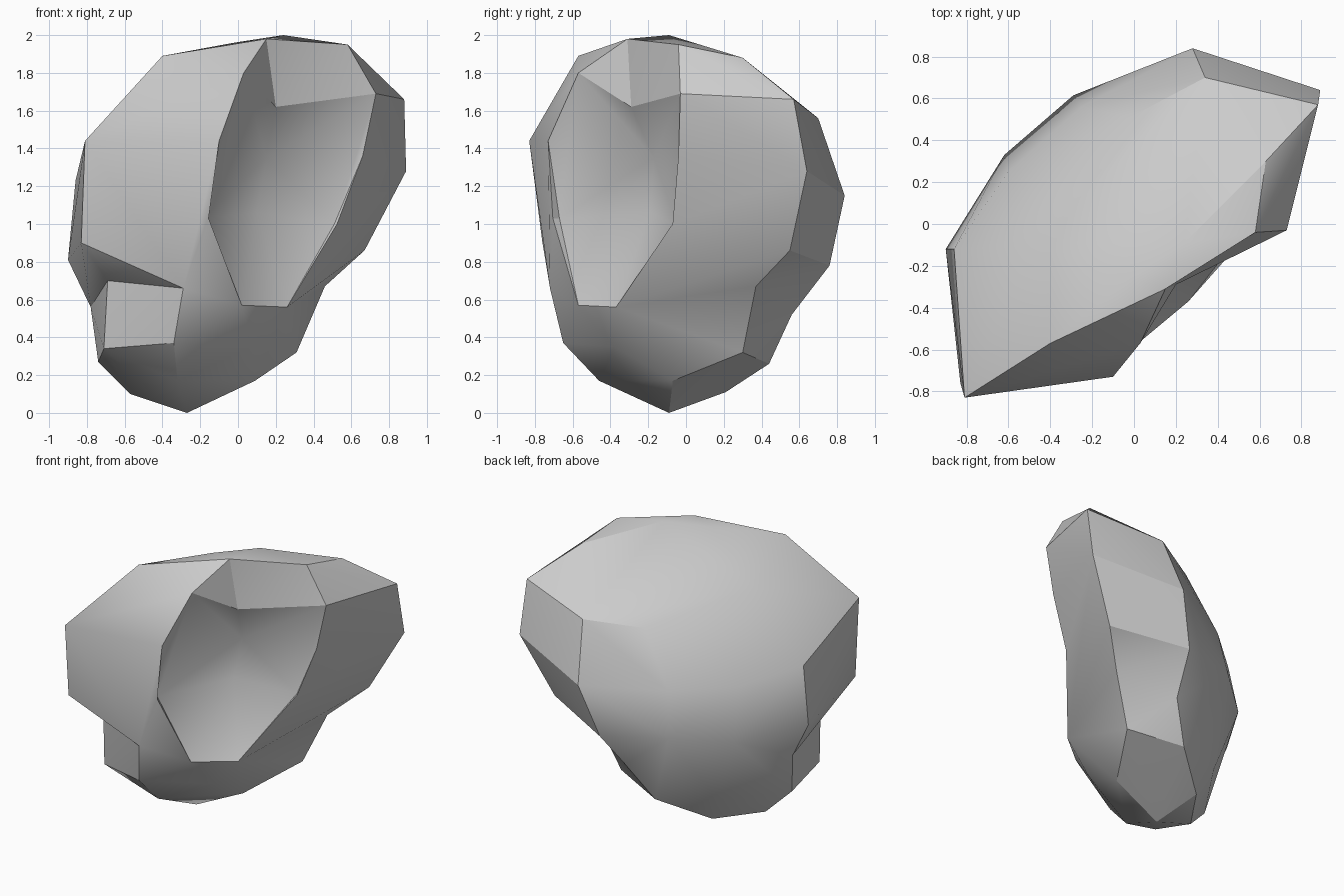
import bpy
import bmesh
import math
from mathutils import Vector

default_cube = bpy.data.objects.get("Cube")
if default_cube:
    bpy.data.objects.remove(default_cube, do_unlink=True)

# One plain grey covers the whole form
grey = bpy.data.materials.new("plain grey")
grey.use_nodes = True
colour = (0.6, 0.6, 0.6, 1)
grey.diffuse_color = colour
grey.node_tree.nodes["Principled BSDF"].inputs["Base Color"].default_value = colour


def hull(name, points):
    """Make a faceted solid wrapped tightly around the given points."""
    bm = bmesh.new()
    for point in points:
        bm.verts.new(point)
    result = bmesh.ops.convex_hull(bm, input=bm.verts[:])
    spare = set(result["geom_interior"]) | set(result["geom_unused"])
    loose = [v for v in spare if isinstance(v, bmesh.types.BMVert)]
    bmesh.ops.delete(bm, geom=loose, context="VERTS")
    bmesh.ops.recalc_face_normals(bm, faces=bm.faces[:])
    mesh = bpy.data.meshes.new(name)
    bm.to_mesh(mesh)
    bm.free()
    mesh.materials.append(grey)
    obj = bpy.data.objects.new(name, mesh)
    bpy.context.collection.objects.link(obj)
    return obj


def combine(target, other, operation):
    """Apply a boolean to the target and discard the other solid."""
    modifier = target.modifiers.new(operation.lower(), "BOOLEAN")
    modifier.operation = operation
    modifier.solver = "EXACT"
    modifier.object = other
    other.hide_render = True
    bpy.context.view_layer.objects.active = target
    bpy.ops.object.modifier_apply(modifier=modifier.name)
    bpy.data.objects.remove(other, do_unlink=True)


# Rim of the hollow: lower lip, sides, then the shoulders and top
lip = [(.26, -.37, .56), (.02, -.57, .57)]
rim_sides = [(-.18, -.67, 1.03), (-.10, -.73, 1.44), (.66, -.04, 1.36), (.51, -.05, 1.00)]
rim_shoulders = [(.03, -.57, 1.80), (.73, -.03, 1.69)]
rim_top = [(.15, -.31, 1.98), (.58, -.04, 1.95)]
rim = lip + rim_sides + rim_shoulders + rim_top

# Flared wings on either side, and the crown between them
right_wing = [(-.81, -.83, 1.44), (-.40, -.57, 1.89), (-.86, -.12, 1.23)]
left_wing = [(.63, .30, 1.88), (.88, .57, 1.66), (.89, .64, 1.28),
             (.67, .55, .86), (.34, .70, 1.56), (.28, .84, 1.15)]
crown = [(-.02, -.26, 1.96), (.24, -.09, 2.0)]

# Rounded back
back = [(-.48, -.10, 1.70), (-.02, .51, 1.52), (-.25, .56, 1.14), (-.60, .25, 1.15)]

# Waist: front corners and back bulge shared by both edges, then each edge
shared = [(-.29, -.72, .66), (.46, .37, .67), (-.62, .33, .78), (-.29, .615, .83)]
waist_top = shared + [(-.83, -.76, .90), (-.90, -.12, .81), (.16, .76, .78)]
waist_low = shared + [(-.69, -.56, .70), (-.78, -.11, .56), (.10, .56, .52)]

# Tapering base
base = [(-.34, -.65, .37), (.31, .30, .32), (-.06, .44, .26), (-.45, .28, .30),
        (-.36, .21, .11), (-.57, -.10, .10), (-.74, -.16, .27), (-.71, -.52, .34),
        (-.46, -.33, .12), (-.32, -.46, .17), (.09, -.07, .17),
        (.07, -.38, .35), (-.27, -.09, 0)]

# Solid body from three stacked hulls
body = hull("hollowed_body", rim + right_wing + left_wing + crown + back + waist_top)
combine(body, hull("waist", waist_top + waist_low), "UNION")
combine(body, hull("base", waist_low + base + lip), "UNION")

# Scoop out the hollow: a deep bowl below a shallow notch, leaving a ridge between
ridge = [(.20, -.29, 1.62)]
floor = [(.15, -.17, 1.35), (.10, -.19, 1.06)]
outward = Vector((.57, -.82, 0))
bowl_rim = lip + rim_sides + rim_shoulders
notch_rim = rim_shoulders + rim_top
for name, edge, inside in (("bowl_cutter", bowl_rim, ridge + floor),
                           ("notch_cutter", notch_rim, ridge)):
    mouth = [Vector(point) + outward for point in edge]
    combine(body, hull(name, edge + inside + mouth), "DIFFERENCE")

# Merge slivers and shade softly between the crisp edges
bm = bmesh.new()
bm.from_mesh(body.data)
bmesh.ops.remove_doubles(bm, verts=bm.verts[:], dist=.004)
bm.to_mesh(body.data)
bm.free()
bpy.ops.object.select_all(action="DESELECT")
body.select_set(True)
bpy.context.view_layer.objects.active = body
bpy.ops.object.shade_smooth_by_angle(angle=math.radians(28))
